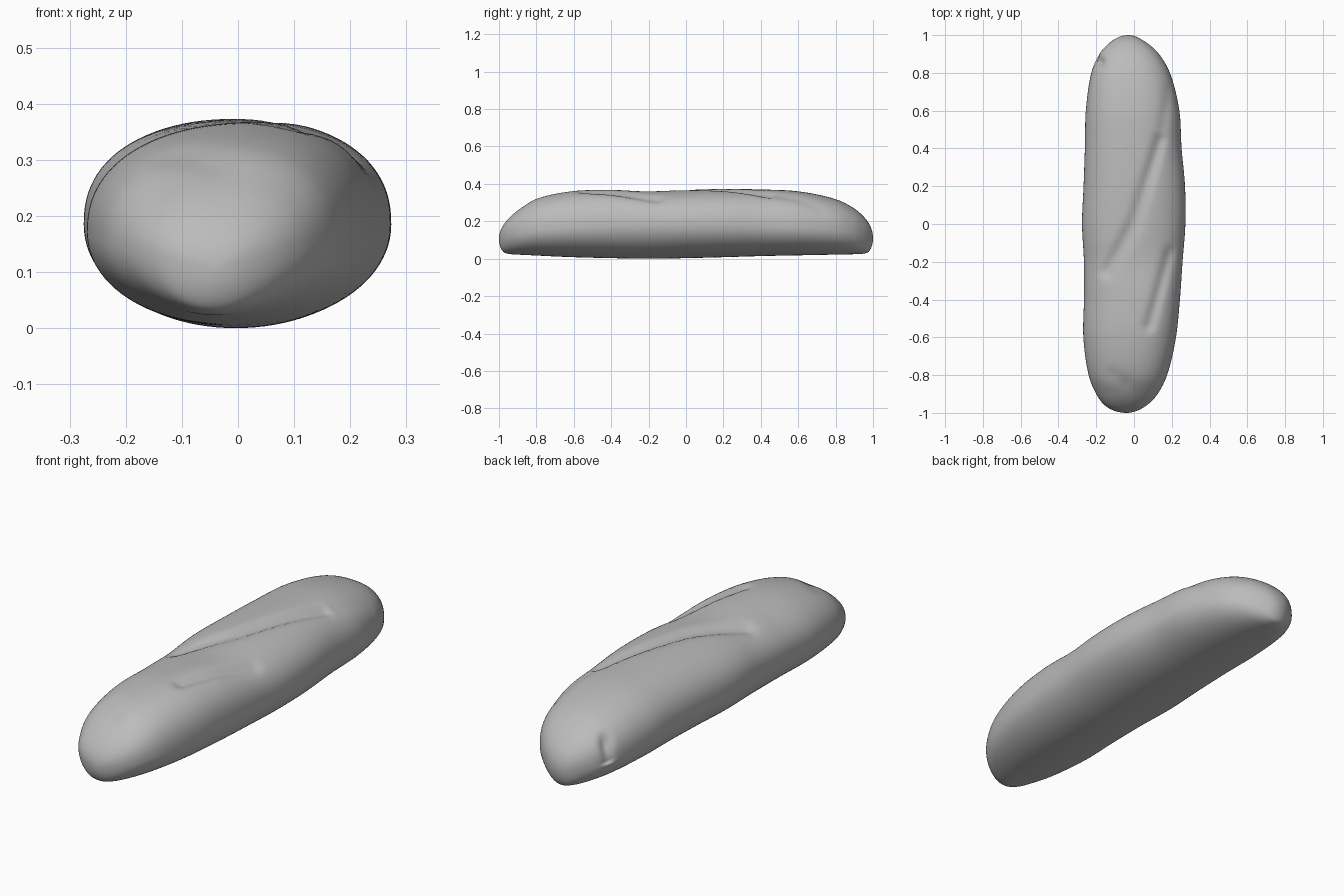
import bpy, bmesh, math
from mathutils import Vector

if "Cube" in bpy.data.objects:
    bpy.data.objects.remove(bpy.data.objects["Cube"])

# Loaf stations: y, left x, right x, bottom z, top z
ST = [
    (-1.00, -0.04, -0.04, 0.105, 0.105),
    (-0.98, -0.125, 0.035, 0.040, 0.175),
    (-0.95, -0.165, 0.08, 0.026, 0.215),
    (-0.90, -0.20, 0.125, 0.022, 0.26),
    (-0.80, -0.24, 0.175, 0.017, 0.322),
    (-0.60, -0.268, 0.222, 0.008, 0.363),
    (-0.40, -0.265, 0.243, 0.003, 0.368),
    (-0.20, -0.265, 0.257, 0.0, 0.360),
    (0.00, -0.275, 0.272, 0.003, 0.369),
    (0.20, -0.267, 0.270, 0.008, 0.373),
    (0.40, -0.260, 0.252, 0.014, 0.370),
    (0.60, -0.255, 0.240, 0.018, 0.360),
    (0.80, -0.226, 0.190, 0.022, 0.318),
    (0.90, -0.183, 0.132, 0.024, 0.268),
    (0.95, -0.14, 0.08, 0.027, 0.225),
    (0.98, -0.10, 0.035, 0.040, 0.185),
    (1.00, -0.03, -0.03, 0.11, 0.11),
]
KEYS = [math.asin(s[0]) for s in ST]


def station(t):
    """Smooth interpolation of the stations, by angle along the loaf."""
    i = max(k for k in range(len(ST) - 1) if KEYS[k] <= t + 1e-9)
    h = KEYS[i + 1] - KEYS[i]
    u = (t - KEYS[i]) / h

    def slope(k, c):
        a, b = max(k - 1, 0), min(k + 1, len(ST) - 1)
        return (ST[b][c] - ST[a][c]) / (KEYS[b] - KEYS[a])
    out = []
    for c in range(1, 5):
        p, q = ST[i][c], ST[i + 1][c]
        out.append(p * (2*u**3 - 3*u*u + 1) + q * (3*u*u - 2*u**3)
                   + h * (slope(i, c) * (u**3 - 2*u*u + u) + slope(i + 1, c) * (u**3 - u*u)))
    return out


# Baker's slashes in the crust: start xy, end xy, depth, width
CUTS = [
    ((-0.14, -0.25), (0.00, 0.00), 0.020, 0.035),
    ((0.00, 0.00), (0.14, 0.45), 0.022, 0.030),
    ((0.08, -0.54), (0.19, -0.15), 0.018, 0.028),
    ((0.15, 0.50), (0.19, 0.72), 0.010, 0.030),
    ((-0.11, -0.80), (-0.05, -0.84), 0.008, 0.040),
]


def crust(x, y):
    dz = 0
    for a, b, depth, width in CUTS:
        a, b, p = Vector(a), Vector(b), Vector((x, y))
        f = min(1, max(0, (p - a).dot(b - a) / (b - a).length_squared))
        dz = max(dz, depth * math.exp(-((p - a.lerp(b, f)).length / width) ** 2))
    return dz


RINGS, SEG = 150, 96
bm = bmesh.new()
rings = []
for r in range(1, RINGS):
    t = -math.pi / 2 + math.pi * r / RINGS
    y = math.sin(t)
    xl, xr, zb, zt = station(t)
    cx, hw = (xl + xr) / 2, (xr - xl) / 2
    zm = min(max(0.108 + 0.077 * math.cos(t), zb + 0.005), zt - 0.005)
    lean = min(1, max(0, (-y - 0.1) / 0.3)) * math.cos(t)
    ring = []
    for s in range(SEG):
        a = 2 * math.pi * s / SEG
        ca, sa = math.cos(a), math.sin(a)
        e = 2 / 2.3 if sa > 0 else 2 / 2.05
        x = cx + hw * math.copysign(abs(ca) ** e, ca)
        v = abs(sa) ** e
        if sa > 0:
            z = zm + (zt - zm) * v + v * (0.09 * (x - 0.02) * lean - crust(x, y))
        else:
            z = zm - (zm - zb) * v
        p = Vector((x, y, z))
        # small dimple near the back left end
        if x < cx and z > zm:
            d = math.hypot(x + 0.185, y - 0.86)
            p += Vector((0.6, -0.3, -0.7)) * 0.022 * math.exp(-(d / 0.025) ** 2)
        ring.append(bm.verts.new(p))
    rings.append(ring)

for A, B in zip(rings, rings[1:]):
    for s in range(SEG):
        n = (s + 1) % SEG
        bm.faces.new((A[s], A[n], B[n], B[s]))
# rounded end caps
for ring, st in ((rings[0], ST[0]), (rings[-1], ST[-1])):
    tip = bm.verts.new((st[1], st[0], st[3]))
    for s in range(SEG):
        bm.faces.new((tip, ring[s], ring[(s + 1) % SEG]))
bmesh.ops.recalc_face_normals(bm, faces=bm.faces)

me = bpy.data.meshes.new("bread_loaf")
bm.to_mesh(me)
bm.free()
me.shade_smooth()
loaf = bpy.data.objects.new("bread_loaf", me)
bpy.context.collection.objects.link(loaf)

mat = bpy.data.materials.new("plain grey")
mat.diffuse_color = (0.5, 0.5, 0.5, 1)
mat.use_nodes = True
mat.node_tree.nodes["Principled BSDF"].inputs["Base Color"].default_value = mat.diffuse_color
me.materials.append(mat)
